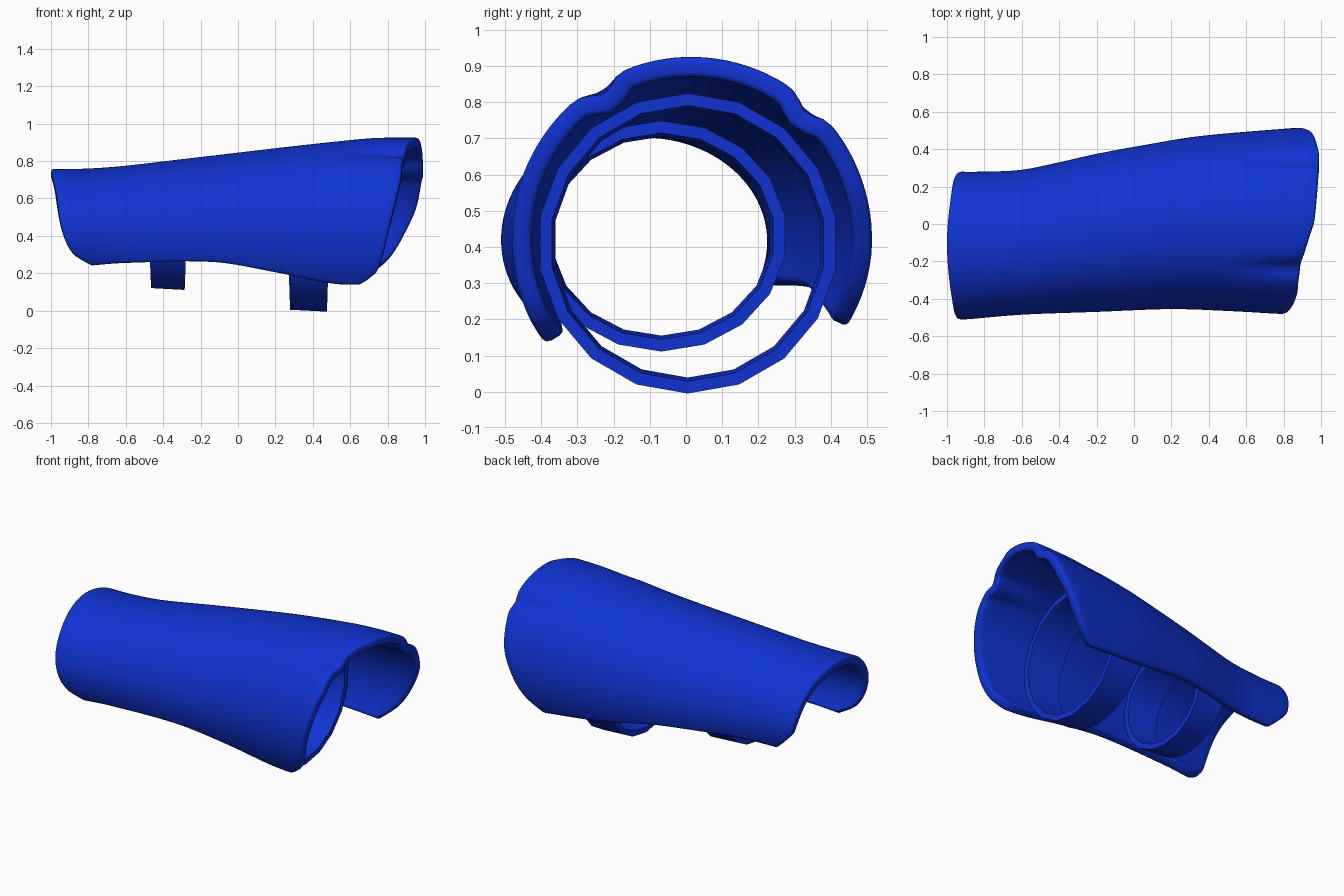
import bpy, bmesh, math

if "Cube" in bpy.data.objects:
    bpy.data.objects.remove(bpy.data.objects["Cube"], do_unlink=True)

blue = bpy.data.materials.new("royal_blue")
blue.use_nodes = True
blue.diffuse_color = (0.005, 0.033, 0.65, 1)
blue.node_tree.nodes["Principled BSDF"].inputs["Base Color"].default_value = blue.diffuse_color


def curve(points, t):
    """Smooth interpolation through (t, value) points."""
    if t <= points[0][0]:
        return points[0][1]
    for k in range(len(points) - 1):
        (a, p), (b, q) = points[k], points[k + 1]
        if t <= b:
            pa, pp = points[max(k - 1, 0)]
            qb, qq = points[min(k + 2, len(points) - 1)]
            h = b - a
            m0, m1 = (q - pp) / (b - pa) * h, (qq - p) / (qb - a) * h
            s = (t - a) / h
            return ((2*s**3 - 3*s**2 + 1) * p + (s**3 - 2*s**2 + s) * m0
                    + (3*s**2 - 2*s**3) * q + (s**3 - s**2) * m1)
    return points[-1][1]


def finish(bm, name, angle):
    mesh = bpy.data.meshes.new(name)
    bm.to_mesh(mesh)
    bm.free()
    obj = bpy.data.objects.new(name, mesh)
    bpy.context.collection.objects.link(obj)
    mesh.materials.append(blue)
    bpy.ops.object.select_all(action='DESELECT')
    obj.select_set(True)
    bpy.context.view_layer.objects.active = obj
    bpy.ops.object.shade_smooth_by_angle(angle=math.radians(angle))
    return obj


# Outlines of the shell along its length
TOP = [(-1, .757), (-.8, .76), (-.6, .775), (-.3, .81), (0, .845),
       (.3, .88), (.6, .912), (.75, .924), (1, .925)]
BACK = [(-1, .28), (-.8, .28), (-.6, .29), (-.4, .33), (-.2, .375),
        (.1, .43), (.35, .47), (.87, .515)]
FRONT = [(-1, -.515), (-.9, -.51), (-.6, -.485), (-.2, -.47), (.2, -.455), (.5, -.465), (.85, -.485)]
FRONT_EDGE = [(-.8, .235), (-.6, .25), (-.13, .255), (.2, .2), (.5, .14), (.65, .135), (.78, .15)]
BACK_EDGE = [(-.8, .29), (-.1, .28), (.3, .22), (.7, .18)]

# End rims, from the back edge over the top to the front edge
WIDE_END = [(0, .70), (.05, .81), (.12, .895), (.18, .95), (.26, .98), (.31, .99), (.49, .965),
            (.53, .94), (.6, .9), (.66, .88), (.72, .87), (.87, .8), (.97, .74), (1, .65)]
NARROW_END = [(0, -.82), (.05, -.89), (.1, -.94), (.3, -.98), (.48, -1),
              (.7, -.97), (.85, -.94), (.95, -.88), (1, -.78)]


def shell_point(u, v):
    x0, x1 = curve(NARROW_END, u), curve(WIDE_END, u)
    x = x0 + (x1 - x0) * v
    back, front = curve(BACK, x), curve(FRONT, x)
    cy, cz = (back + front) / 2, .415
    ry, rz = (back - front) / 2, curve(TOP, x) - cz
    start = -math.asin((cz - curve(BACK_EDGE, x)) / rz)
    end = math.pi + math.asin((cz - curve(FRONT_EDGE, x)) / rz)
    a = start + (end - start) * u
    # two shallow grooves that deepen toward the wide rim
    fade = min(max((x - .5) / .38, 0), 1)
    deg = math.degrees(a)
    dent = .028 * math.exp(-((deg - 48) / 5) ** 2) + .036 * math.exp(-((deg - 121) / 5) ** 2)
    k = 1 - 2 * dent * fade
    return x, cy + ry * k * math.cos(a), cz + rz * k * math.sin(a)


# Curved shell
NU, NV = 72, 32
bm = bmesh.new()
grid = [[bm.verts.new(shell_point(i / NU, j / NV)) for j in range(NV + 1)] for i in range(NU + 1)]
for i in range(NU):
    for j in range(NV):
        bm.faces.new((grid[i][j], grid[i + 1][j], grid[i + 1][j + 1], grid[i][j + 1]))
shell = finish(bm, "guard_shell", 50)
solid = shell.modifiers.new("thickness", 'SOLIDIFY')
solid.thickness = .055
solid.offset = -1
bevel = shell.modifiers.new("soft_rim", 'BEVEL')
bevel.width = .014
bevel.segments = 2
bevel.limit_method = 'ANGLE'
bevel.angle_limit = math.radians(50)


# Closed strap loops inside the shell
def strap(name, x, cy, cz, ry, rz, half, sides=18, thick=.034):
    bm = bmesh.new()
    rings = []
    for i in range(sides):
        a = 2 * math.pi * (i + .5) / sides
        w = half * (1 + .12 * math.sin(a))
        ring = []
        for sx, inset in ((-1, 0), (1, 0), (1, thick), (-1, thick)):
            grow = .005 * sx - inset
            ring.append(bm.verts.new((x + sx * w, cy + (ry + grow) * math.cos(a),
                                      cz + (rz + grow) * math.sin(a))))
        rings.append(ring)
    for i in range(sides):
        p, q = rings[i], rings[(i + 1) % sides]
        for k in range(4):
            n = (k + 1) % 4
            bm.faces.new((p[k], p[n], q[n], q[k]))
    bmesh.ops.recalc_face_normals(bm, faces=bm.faces[:])
    return finish(bm, name, 40)


strap("narrow_strap", -.375, -.068, .43, .342, .314, .102)
strap("wide_strap", .377, .005, .41, .41, .41, .112)
